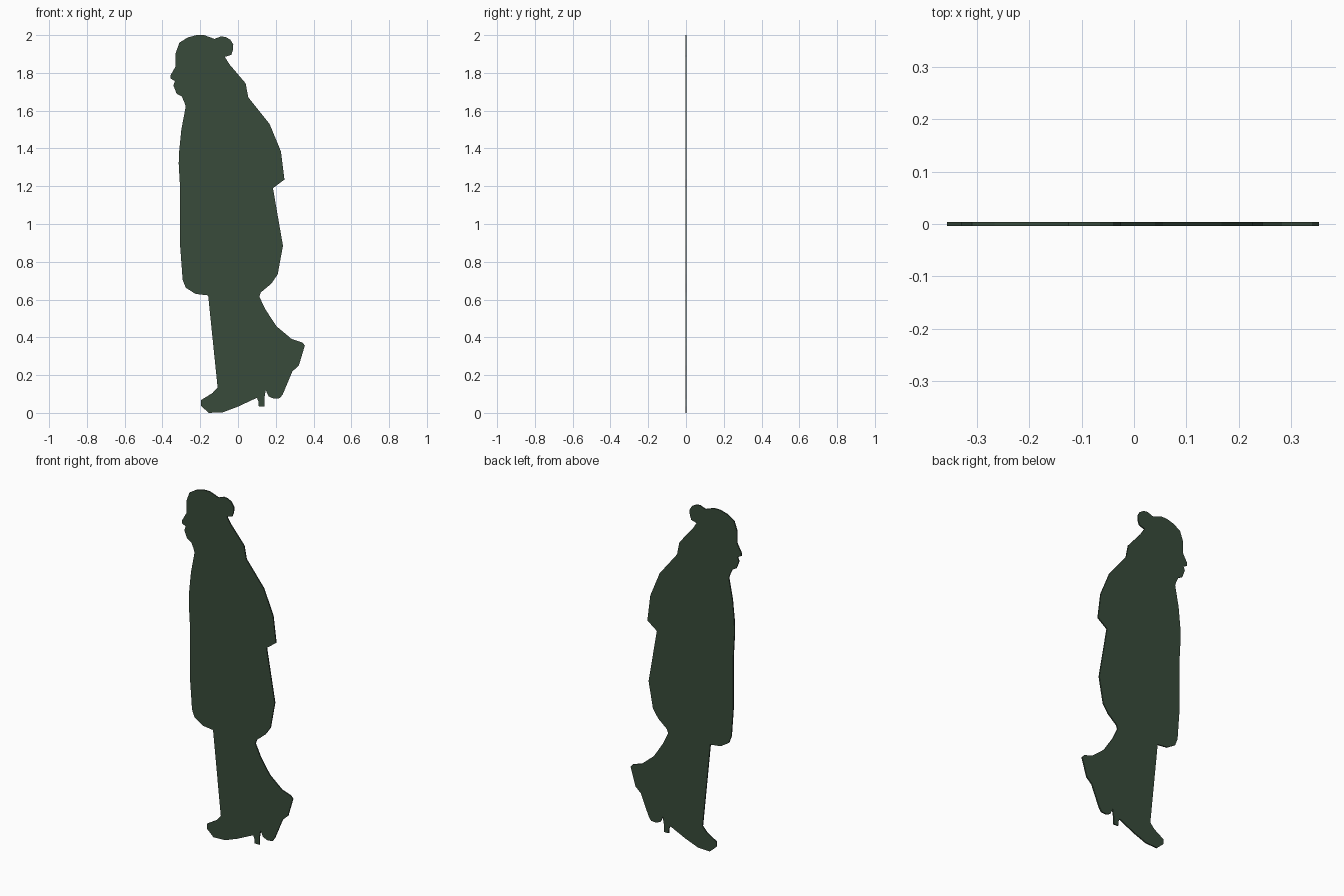
import bpy, bmesh

THICKNESS = 0.007

# outline in (x, z), clockwise from the crown, grouped by body part
hair = [(-.22, 2), (-.18, 2), (-.125, 1.98), (-.09, 1.993), (-.065, 1.99),
        (-.04, 1.975), (-.025, 1.95), (-.027, 1.92), (-.036, 1.895),
        (-.07, 1.885), (-.045, 1.845)]
coat_back = [(.04, 1.745), (.055, 1.67), (.167, 1.53), (.227, 1.385),
             (.246, 1.235), (.185, 1.19), (.238, .885), (.21, .733),
             (.177, .685), (.12, .637), (.113, .615)]
rear_leg = [(.145, .548), (.204, .458), (.283, .392), (.34, .373),
            (.354, .357), (.322, .25), (.288, .22), (.237, .098),
            (.222, .078), (.19, .075), (.163, .087), (.147, .12)]
front_leg = [(.14, .08), (.14, .035), (.11, .035), (.108, .06), (.1, .08),
             (0, .033), (-.08, .003), (-.155, 0), (-.197, .038),
             (-.197, .067), (-.135, .105), (-.108, .135), (-.158, .622)]
coat_front = [(-.225, .63), (-.277, .663), (-.293, .705), (-.306, .88),
              (-.306, 1.18), (-.314, 1.32), (-.311, 1.39), (-.3, 1.5),
              (-.277, 1.62)]
face = [(-.283, 1.643), (-.298, 1.675), (-.325, 1.69), (-.342, 1.733),
        (-.334, 1.757), (-.357, 1.77), (-.357, 1.787), (-.33, 1.835),
        (-.33, 1.905), (-.31, 1.96), (-.267, 1.987)]

# flat cut-out figure: one face extruded to a thin sheet
bm = bmesh.new()
outline = hair + coat_back + rear_leg + front_leg + coat_front + face
sheet = bm.faces.new([bm.verts.new((x, -THICKNESS / 2, z)) for x, z in outline])
extruded = bmesh.ops.extrude_face_region(bm, geom=[sheet], use_keep_orig=True)
back = [v for v in extruded["geom"] if isinstance(v, bmesh.types.BMVert)]
bmesh.ops.translate(bm, verts=back, vec=(0, THICKNESS, 0))
bmesh.ops.triangulate(bm, faces=[f for f in bm.faces if len(f.verts) > 4])
bmesh.ops.recalc_face_normals(bm, faces=bm.faces)

mesh = bpy.data.meshes.new("walking_figure_cutout")
bm.to_mesh(mesh)
bm.free()
figure = bpy.data.objects.new("walking_figure_cutout", mesh)
bpy.context.collection.objects.link(figure)

# dark green paint
green = bpy.data.materials.new("dark_green")
green.diffuse_color = (0.04, 0.07, 0.043, 1)
mesh.materials.append(green)
